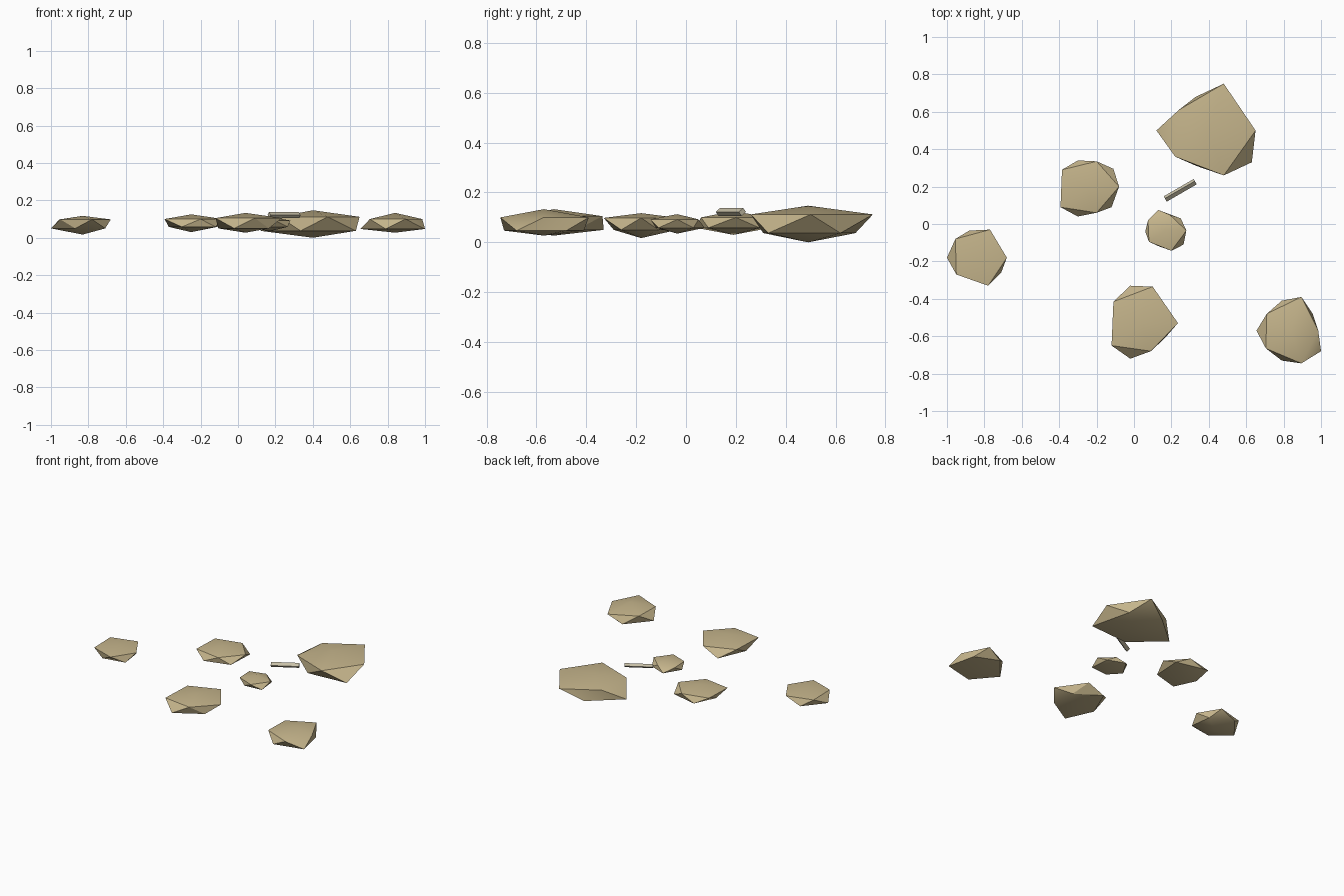
import bpy, math


def material(name, rgb):
    m = bpy.data.materials.new(name)
    m.diffuse_color = (*rgb, 1)
    return m


SAND = material("sandy_stone", (0.56, 0.46, 0.26))
GREY = material("pale_grey_stone", (0.58, 0.53, 0.39))


def stone(name, peak, heights, outline):
    """Flattened icosahedron: outline points alternate upper and lower ring."""
    bottom, low, up, top = heights
    verts = [(x, y, low if i % 2 else up) for i, (x, y) in enumerate(outline)]
    verts += [(*peak, top), (*peak, bottom)]
    faces = []
    for i in range(0, 10, 2):
        a, b, c, d = i, i + 1, (i + 2) % 10, (i + 3) % 10
        faces += [(a, b, c), (c, b, d), (a, c, 10), (d, b, 11)]
    mesh = bpy.data.meshes.new(name)
    mesh.from_pydata(verts, [], faces)
    mesh.materials.append(SAND)
    ob = bpy.data.objects.new(name, mesh)
    bpy.context.collection.objects.link(ob)
    bpy.ops.object.select_all(action='DESELECT')
    ob.select_set(True)
    bpy.context.view_layer.objects.active = ob
    bpy.ops.object.shade_smooth_by_angle(angle=math.radians(30))


# Scattered flat stones, each outline running anticlockwise from +x
stone("large_stone", (0.40, 0.49), (0.0, 0.037, 0.112, 0.147),
      [(0.65, 0.50), (0.59, 0.56 + 0.11), (0.48, 0.75), (0.33, 0.68), (0.24, 0.61),
       (0.12, 0.50), (0.22, 0.36), (0.335, 0.31), (0.48, 0.26), (0.63, 0.33)][:1]
      + [(0.56, 0.62), (0.48, 0.75), (0.33, 0.68), (0.24, 0.61),
         (0.12, 0.50), (0.22, 0.36), (0.335, 0.31), (0.48, 0.26), (0.63, 0.33)])
stone("back_left_stone", (-0.25, 0.19), (0.03, 0.058, 0.10, 0.125),
      [(-0.08, 0.20), (-0.11, 0.295), (-0.20, 0.335), (-0.30, 0.34), (-0.385, 0.29),
       (-0.37, 0.19), (-0.393, 0.09), (-0.30, 0.04), (-0.20, 0.06), (-0.12, 0.09)])
stone("left_stone", (-0.83, -0.18), (0.017, 0.05, 0.098, 0.117),
      [(-0.68, -0.18), (-0.73, -0.11), (-0.77, -0.03), (-0.88, -0.035), (-0.955, -0.08),
       (-1.0, -0.18), (-0.95, -0.27), (-0.87, -0.29), (-0.78, -0.33), (-0.71, -0.26)])
stone("front_stone", (0.04, -0.53), (0.027, 0.05, 0.105, 0.133),
      [(0.235, -0.53), (0.15, -0.44), (0.10, -0.335), (-0.02, -0.33), (-0.11, -0.415),
       (-0.105, -0.53), (-0.12, -0.65), (-0.02, -0.72), (0.09, -0.68), (0.165, -0.61)])
stone("front_right_stone", (0.84, -0.57), (0.027, 0.047, 0.10, 0.133),
      [(0.985, -0.57), (0.955, -0.48), (0.895, -0.39), (0.79, -0.41), (0.71, -0.48),
       (0.655, -0.57), (0.705, -0.665), (0.79, -0.73), (0.895, -0.745), (1.0, -0.68)])
stone("small_stone", (0.17, -0.035), (0.035, 0.058, 0.092, 0.113),
      [(0.28, -0.035), (0.25, 0.03), (0.19, 0.05), (0.13, 0.075), (0.075, 0.02),
       (0.06, -0.04), (0.08, -0.095), (0.135, -0.12), (0.20, -0.143), (0.265, -0.11)])

# Thin bar lying tilted beside the large stone
bpy.ops.mesh.primitive_cube_add(size=1, location=(0.247, 0.18, 0.122),
                                rotation=(math.radians(40), 0, math.radians(30)))
bar = bpy.context.object
bar.name = "tilted_bar"
bar.scale = (0.185, 0.026, 0.02)
bar.data.materials.append(GREY)
